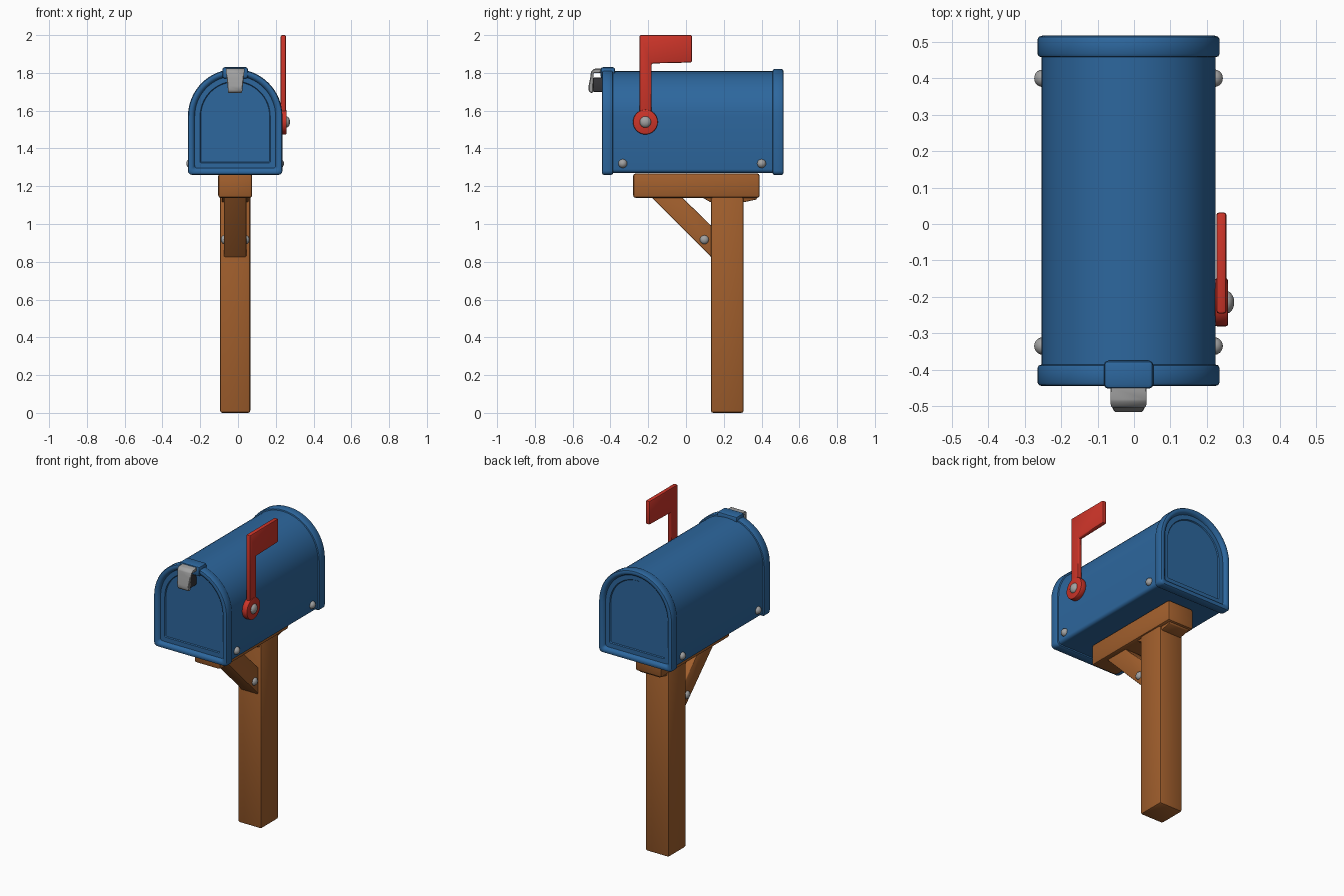
import bpy, bmesh, math
from mathutils import Matrix, Vector

if "Cube" in bpy.data.objects:
    bpy.data.objects.remove(bpy.data.objects["Cube"])

CX = -0.015  # centre line of box and post


def material(name, rgb):
    m = bpy.data.materials.new(name)
    m.diffuse_color = (*rgb, 1)
    m.use_nodes = True
    m.node_tree.nodes["Principled BSDF"].inputs["Base Color"].default_value = m.diffuse_color
    return m


BLUE = material("blue paint", (0.026, 0.135, 0.34))
WOOD = material("brown wood", (0.36, 0.115, 0.026))
RED = material("red paint", (0.61, 0.035, 0.022))
METAL = material("grey metal", (0.36, 0.36, 0.36))
DARK = material("dark metal", (0.035, 0.035, 0.04))


def finish(name, bm, mat, bevel=0.0, segments=2, angle=40):
    bmesh.ops.recalc_face_normals(bm, faces=bm.faces)
    if bevel:
        edges = [e for e in bm.edges if e.calc_face_angle(0) > math.radians(25)]
        bmesh.ops.bevel(bm, geom=edges, offset=bevel, segments=segments,
                        profile=0.5, affect='EDGES', clamp_overlap=True)
    me = bpy.data.meshes.new(name)
    bm.to_mesh(me)
    bm.free()
    ob = bpy.data.objects.new(name, me)
    bpy.context.collection.objects.link(ob)
    me.materials.append(mat)
    bpy.ops.object.select_all(action='DESELECT')
    ob.select_set(True)
    bpy.context.view_layer.objects.active = ob
    bpy.ops.object.shade_smooth_by_angle(angle=math.radians(angle))
    return ob


def box(name, x, y, z, mat, bevel):
    bm = bmesh.new()
    size = [b - a for a, b in (x, y, z)]
    mid = [(a + b) / 2 for a, b in (x, y, z)]
    bmesh.ops.create_cube(bm, size=1, matrix=Matrix.Translation(mid) @ Matrix.Diagonal((*size, 1)))
    return finish(name, bm, mat, bevel)


def side_plate(name, outline, x0, x1, mat, bevel, segments=2):
    """Extrude a (y, z) outline along x."""
    bm = bmesh.new()
    face = bm.faces.new([bm.verts.new((x0, y, z)) for y, z in outline])
    new = bmesh.ops.extrude_face_region(bm, geom=[face])["geom"]
    bmesh.ops.translate(bm, vec=(x1 - x0, 0, 0),
                        verts=[v for v in new if isinstance(v, bmesh.types.BMVert)])
    return finish(name, bm, mat, bevel, segments)


def bolt(name, x, y, z, radius, height, side):
    """Domed bolt head pointing along +x or -x."""
    bm = bmesh.new()
    bmesh.ops.create_uvsphere(bm, u_segments=16, v_segments=10, radius=1,
                              matrix=Matrix.Translation((x, y, z)) @
                              Matrix.Diagonal((height, radius, radius, 1)) @
                              Matrix.Rotation(side * math.pi / 2, 4, 'Y'))
    return finish(name, bm, METAL, angle=60)


def arch(inset):
    """Rounded-top mailbox section as (x, z) points, shrunk by inset."""
    r, zc, zb = 0.25 - inset, 1.57, 1.26 + inset
    pts = [(CX + r * math.cos(math.pi * i / 32), zc + r * math.sin(math.pi * i / 32))
           for i in range(33)]
    c = max(0.022 - inset * 0.25, 0.006)
    for cx, start in ((CX - r + c, 180), (CX + r - c, 270)):
        for i in range(5):
            a = math.radians(start + i * 22.5)
            pts.append((cx + c * math.cos(a), zb + c + c * math.sin(a)))
    return pts


# Mailbox shell: arch sections lofted front to back, with rolled rims and recessed panels
rim = [(0.075, 0.026), (0.068, 0.026), (0.064, 0.020), (0.036, 0.020), (0.031, 0.007),
       (0.022, 0.001), (0.013, 0.0), (0.004, 0.003), (0.0, 0.010), (0.0, 0.050),
       (0.004, 0.057), (0.011, 0.059)]
sections = [(i, -0.445 + d) for i, d in rim] + [(i, 0.517 - d) for i, d in reversed(rim)]
bm = bmesh.new()
rings = [[bm.verts.new((x, y, z)) for x, z in arch(i)] for i, y in sections]
for a, b in zip(rings, rings[1:]):
    for k in range(len(a)):
        n = (k + 1) % len(a)
        bm.faces.new((a[k], a[n], b[n], b[k]))
bm.faces.new(rings[0])
bm.faces.new(rings[-1])
finish("mailbox_shell", bm, BLUE)

# Door tab on top of the front rim
box("door_tab", (CX - 0.068, CX + 0.068), (-0.452, -0.375), (1.77, 1.83), BLUE, 0.012)

# Latch: bent metal strap, tapered downwards, with a dark spacer behind it
strap = [(-0.445, 1.80), (-0.445, 1.822), (-0.485, 1.822), (-0.503, 1.808), (-0.507, 1.775),
         (-0.516, 1.73), (-0.516, 1.705), (-0.505, 1.693), (-0.490, 1.697), (-0.490, 1.80)]
latch = side_plate("latch", strap, CX - 0.05, CX + 0.05, METAL, 0.004, 1)
for v in latch.data.vertices:
    v.co.x = CX + (v.co.x - CX) * (1 - 0.28 * (1.82 - v.co.z) / 0.13)
box("latch_spacer", (CX - 0.028, CX + 0.028), (-0.492, -0.42), (1.70, 1.775), DARK, 0.006)

# Flag: banner, arm and round pivot
FY, FZ = -0.215, 1.54
side_plate("flag", [(-0.246, FZ), (-0.182, FZ), (-0.182, 1.85), (0.032, 1.855),
                    (0.032, 2.0), (-0.246, 2.0)], 0.226, 0.254, RED, 0.008)
side_plate("flag_pivot", [(FY + 0.066 * math.cos(i * math.pi / 16),
                           FZ + 0.066 * math.sin(i * math.pi / 16)) for i in range(32)],
           0.222, 0.258, RED, 0.006)
bolt("flag_bolt", 0.254, FY, FZ, 0.031, 0.021, 1)

# Bolts on the lower box sides and on the brace
for side, label in ((1, "right"), (-1, "left")):
    for y, end in ((-0.335, "front"), (0.40, "back")):
        bolt(f"box_bolt_{end}_{label}", CX + side * 0.236, y, 1.32, 0.024, 0.023, side)
    bolt(f"brace_bolt_{label}", CX + side * 0.058, 0.097, 0.917, 0.024, 0.018, side)

# Wooden post, beam, bearing block and diagonal brace
box("post", (CX - 0.08, CX + 0.08), (0.132, 0.305), (0.0, 1.17), WOOD, 0.012)
box("beam", (CX - 0.09, CX + 0.09), (-0.28, 0.39), (1.138, 1.268), WOOD, 0.014)
side_plate("bearing_block", [(0.07, 1.15), (0.13, 1.115), (0.305, 1.115), (0.375, 1.13),
                             (0.375, 1.15)], CX - 0.07, CX + 0.07, WOOD, 0.006)
side_plate("brace", [(-0.19, 1.15), (-0.03, 1.15), (0.15, 0.975), (0.15, 0.80),
                     (0.125, 0.835)], CX - 0.06, CX + 0.06, WOOD, 0.007)
